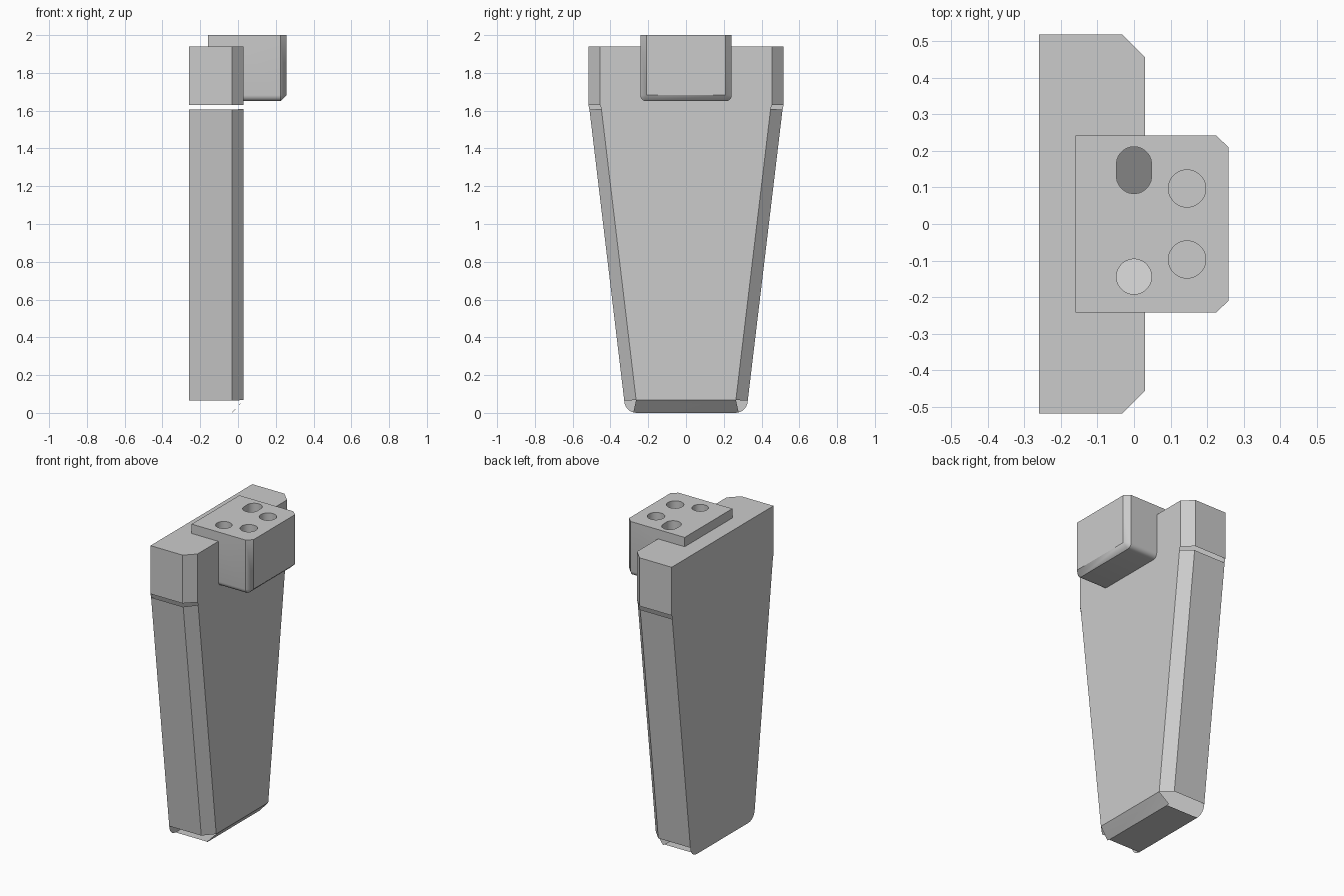
import bpy
import bmesh
from math import sin, cos, pi

cube = bpy.data.objects.get("Cube")
if cube:
    bpy.data.objects.remove(cube, do_unlink=True)

grey = bpy.data.materials.new("plain grey")
grey.use_nodes = True
colour = (0.6, 0.6, 0.6, 1)
grey.diffuse_color = colour
grey.node_tree.nodes["Principled BSDF"].inputs["Base Color"].default_value = colour


def make_object(name, bm):
    bmesh.ops.recalc_face_normals(bm, faces=bm.faces[:])
    mesh = bpy.data.meshes.new(name)
    bm.to_mesh(mesh)
    bm.free()
    mesh.materials.append(grey)
    obj = bpy.data.objects.new(name, mesh)
    bpy.context.collection.objects.link(obj)
    return obj


def hull(name, points):
    bm = bmesh.new()
    for p in points:
        bm.verts.new(p)
    result = bmesh.ops.convex_hull(bm, input=bm.verts[:])
    loose = [v for v in bm.verts if not v.link_faces]
    bmesh.ops.delete(bm, geom=loose, context='VERTS')
    bmesh.ops.dissolve_limit(bm, angle_limit=0.01, verts=bm.verts[:], edges=bm.edges[:])
    return make_object(name, bm)


def arc(y, z, radius, steps):
    """Quarter round from straight down to straight outward."""
    return [(y + radius * sin(i / steps * pi / 2), z - radius * cos(i / steps * pi / 2))
            for i in range(steps + 1)]


# Tapered body: half outlines in y, z, mirrored and lofted along x
corner = arc(0.262, 0.065, 0.065, 6)
outer = corner + [(0.511, 1.605), (0.517, 1.63), (0.517, 1.94)]
inner = [(0.264, 0.068)] * len(corner) + [(0.448, 1.61), (0.455, 1.63), (0.455, 1.94)]
bm = bmesh.new()
loops = []
for x, half in ((-0.26, outer), (-0.032, outer), (0.03, inner)):
    outline = half + [(-y, z) for y, z in reversed(half)]
    loops.append([bm.verts.new((x, y, z)) for y, z in outline])
for a, b in zip(loops, loops[1:]):
    for i in range(len(a)):
        j = (i + 1) % len(a)
        bm.faces.new((a[i], a[j], b[j], b[i]))
bm.faces.new(loops[0])
bm.faces.new(loops[-1])
bmesh.ops.remove_doubles(bm, verts=bm.verts[:], dist=0.0005)
body = make_object("tapered_body", bm)

# Mounting block with bevelled outer corners and rounded lower sides
points = []
for s in (-1, 1):
    for y, z in arc(0.21, 1.682, 0.032, 5) + [(0.242, 2)]:
        points += [(-0.16, s * y, z), (0.224, s * y, z)]
    points += [(0.258, s * 0.21, 1.682), (0.258, s * 0.21, 2)]
block = hull("mounting_block", points)


# Round holes and elongated slots, sunk from the top
def hole(x, y, radius, stretch, depth, slope):
    points = []
    for i in range(32):
        angle = (i + 0.5) * 2 * pi / 32
        dx, dy = radius * cos(angle), radius * sin(angle)
        dy += stretch if dy > 0 else -stretch
        points += [(x + dx, y + dy, 2.05), (x + dx, y + dy, 2 - depth + slope * dy)]
    return hull("hole_cutter", points)


cutters = [hole(0.145, s * 0.097, 0.051, 0, 0.2, 0) for s in (-1, 1)]
cutters += [hole(0, 0.147, 0.048, 0.016, 0.16, 0.7), hole(0, -0.144, 0.048, 0, 0.16, -0.7)]

# Fuse the block to the body and cut the holes
for tool in [block] + cutters:
    mod = body.modifiers.new("cut", 'BOOLEAN')
    mod.operation = 'UNION' if tool == block else 'DIFFERENCE'
    mod.solver = 'EXACT'
    mod.object = tool
bpy.context.view_layer.update()
graph = bpy.context.evaluated_depsgraph_get()
result = bpy.data.meshes.new_from_object(body.evaluated_get(graph))
body.modifiers.clear()
body.data = result
for tool in [block] + cutters:
    bpy.data.objects.remove(tool, do_unlink=True)

# Open the seams under the shoulders and at the lower corners
bm = bmesh.new()
bm.from_mesh(result)
seams = []
for face in bm.faces:
    c = face.calc_center_median()
    shoulder = 1.6 < c.z < 1.632 and abs(c.y) > 0.4
    if abs(face.normal.y) > 0.1 and (c.z < 0.08 or shoulder):
        seams.append(face)
bmesh.ops.delete(bm, geom=seams, context='FACES')
for face in bm.faces:
    face.material_index = 0
bm.to_mesh(result)
bm.free()

# Smooth the hole walls, keep the edges sharp
bpy.ops.object.select_all(action='DESELECT')
body.select_set(True)
bpy.context.view_layer.objects.active = body
bpy.ops.object.shade_smooth_by_angle(angle=0.45)
